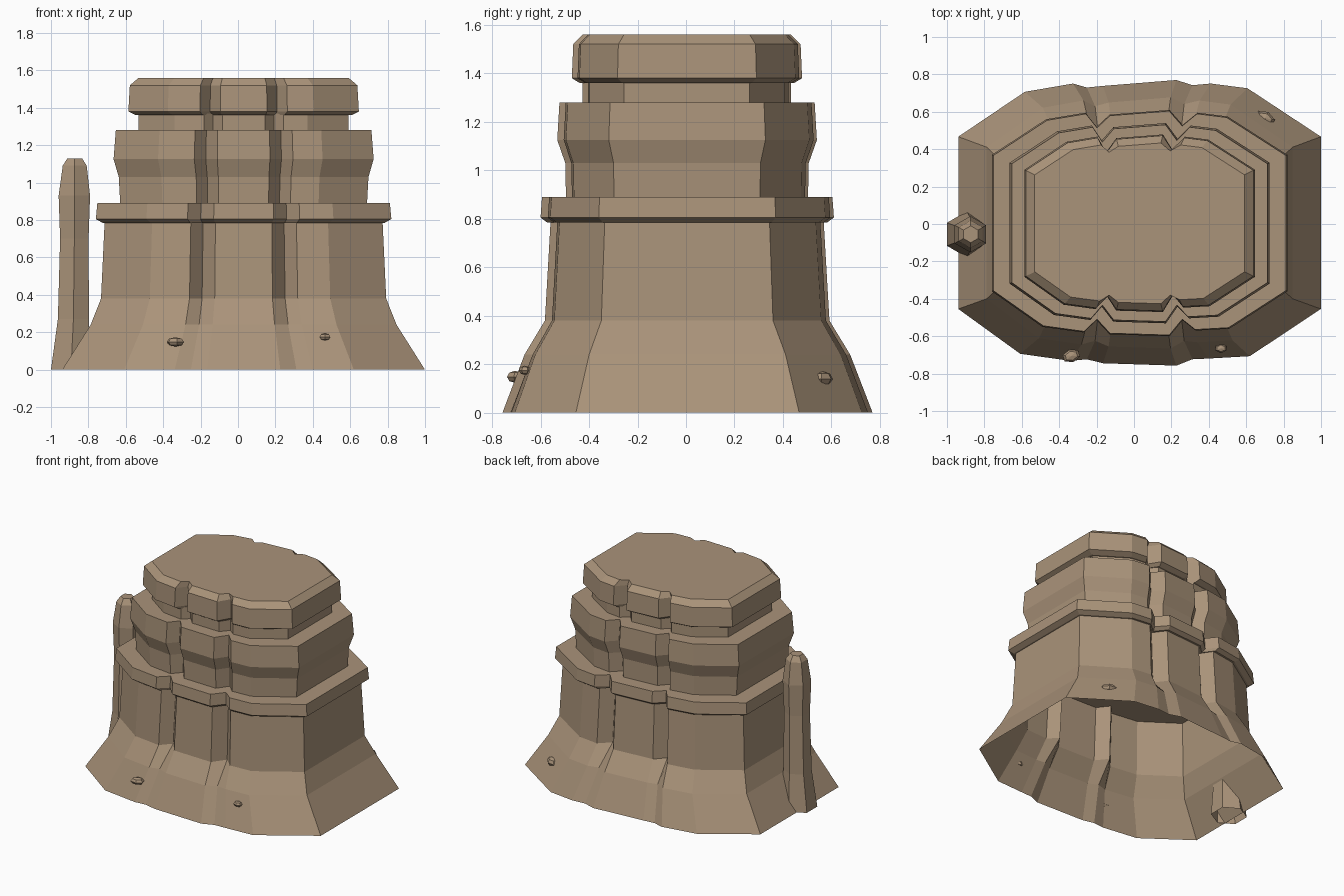
import bpy, bmesh, math
from mathutils import Matrix, Vector

default = bpy.data.objects.get("Cube")
if default:
    bpy.data.objects.remove(default, do_unlink=True)

# One sandstone colour for the whole rock
stone = bpy.data.materials.new("sandstone")
stone.use_nodes = True
colour = (0.40, 0.292, 0.193, 1)
stone.diffuse_color = colour
stone.node_tree.nodes["Principled BSDF"].inputs["Base Color"].default_value = colour

AXIS = 0.03  # the tower leans slightly off centre

# Plan outline of the ledge; the flag marks the bottom of a groove
OUTLINE = [
    (-0.76, -0.36, 0), (-0.49, -0.55, 0),
    (-0.27, -0.58, 0), (-0.20, -0.585, 1), (-0.13, -0.59, 0),
    (0.19, -0.60, 0), (0.26, -0.585, 1), (0.33, -0.57, 0),
    (0.51, -0.56, 0), (0.82, -0.36, 0),
    (0.82, 0.37, 0), (0.50, 0.575, 0),
    (0.34, 0.595, 0), (0.26, 0.60, 1), (0.19, 0.61, 0),
    (-0.13, 0.585, 0), (-0.20, 0.59, 1), (-0.26, 0.595, 0),
    (-0.47, 0.56, 0), (-0.76, 0.37, 0),
]


def finish(name, bm):
    bmesh.ops.recalc_face_normals(bm, faces=bm.faces)
    mesh = bpy.data.meshes.new(name)
    bm.to_mesh(mesh)
    bm.free()
    mesh.materials.append(stone)
    obj = bpy.data.objects.new(name, mesh)
    bpy.context.collection.objects.link(obj)
    return obj


def loft(name, rings, bottom, top):
    """Skin a stack of equal point rings, with optional end caps."""
    bm = bmesh.new()
    loops = [[bm.verts.new(p) for p in ring] for ring in rings]
    count = len(loops[0])
    for low, high in zip(loops, loops[1:]):
        for i in range(count):
            j = (i + 1) % count
            bm.faces.new((low[i], low[j], high[j], high[i]))
    if bottom:
        bm.faces.new(loops[0][::-1])
    if top:
        bm.faces.new(loops[-1])
    return finish(name, bm)


def plan(z, sx, sy, groove):
    """The outline scaled about the tower axis, with grooves cut inward."""
    ring = []
    for x, y, inner in OUTLINE:
        py = y * sy
        if inner:
            py -= math.copysign(groove, y)
        ring.append((AXIS + (x - AXIS) * sx, py, z))
    return ring


def tier(name, levels, bottom=True, top=True):
    return loft(name, [plan(*level) for level in levels], bottom, top)


# Flared foot and main wall, open underneath
tier("flared_base", [
    (0, 1.227, 1.262, 0.015),
    (0.24, 1.035, 1.11, 0.025),
    (0.38, 0.965, 0.97, 0.08),
    (0.80, 0.94, 0.93, 0.08),
], bottom=False, top=False)

# Overhanging ledge
tier("ledge", [
    (0.785, 0.955, 0.955, 0.07),
    (0.805, 1, 1, 0.07),
    (0.89, 0.99, 0.99, 0.07),
])

# Waisted middle tier
tier("middle_tier", [
    (0.885, 0.835, 0.825, 0.07),
    (1.03, 0.845, 0.83, 0.07),
    (1.125, 0.88, 0.885, 0.075),
    (1.28, 0.865, 0.87, 0.075),
])

# Narrow neck and bevelled cap
tier("neck", [
    (1.275, 0.71, 0.71, 0.05),
    (1.37, 0.71, 0.71, 0.05),
])
tier("cap_rock", [
    (1.36, 0.73, 0.73, 0.07),
    (1.38, 0.78, 0.785, 0.08),
    (1.52, 0.77, 0.775, 0.075),
    (1.56, 0.71, 0.71, 0.035),
])


# Six-sided spire on the right side
def hexagon(z, x, apothem):
    r = apothem / math.cos(math.pi / 6)
    return [(x + r * math.sin(i * math.pi / 3),
             -0.055 + r * math.cos(i * math.pi / 3), z) for i in range(6)]


loft("spire", [
    hexagon(0, -0.893, 0.107),
    hexagon(0.27, -0.88, 0.083),
    hexagon(0.70, -0.875, 0.076),
    hexagon(0.93, -0.875, 0.084),
    hexagon(1.09, -0.873, 0.064),
    hexagon(1.13, -0.873, 0.039),
], bottom=False, top=True)


# Small stones stuck in the slope
def pebble(name, place, size, turn):
    bm = bmesh.new()
    bmesh.ops.create_uvsphere(bm, u_segments=6, v_segments=4, radius=1)
    bm.transform(Matrix.LocRotScale(Vector(place), Matrix.Rotation(turn, 3, "Z"), Vector(size)))
    finish(name, bm)


pebble("front_right_pebble", (-0.335, -0.705, 0.148), (0.05, 0.035, 0.025), 0.3)
pebble("front_left_pebble", (0.465, -0.665, 0.175), (0.033, 0.025, 0.019), 0)
pebble("back_left_pebble", (0.70, 0.565, 0.14), (0.058, 0.038, 0.03), -0.5)
